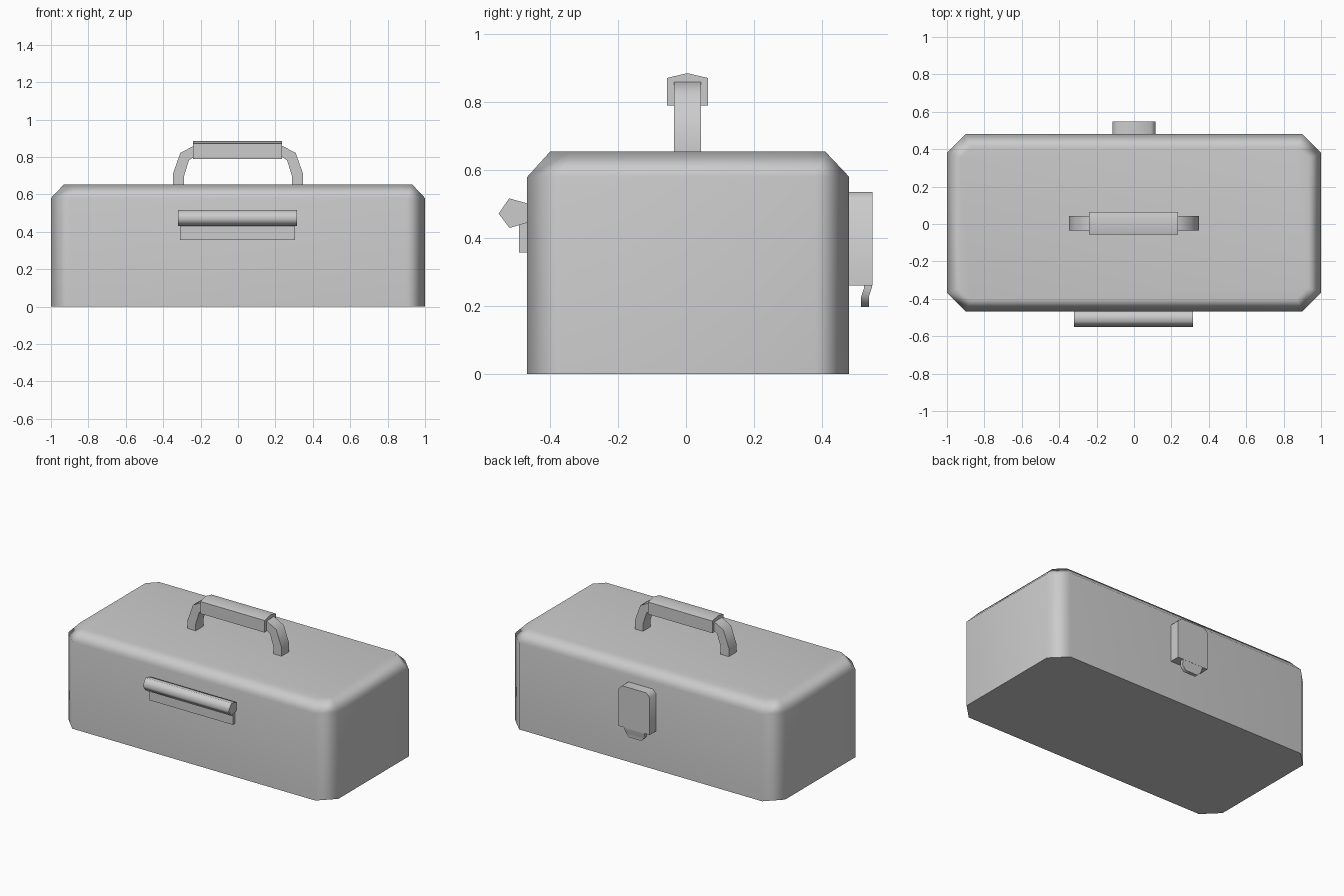
import bpy
import bmesh
from mathutils import Vector

cube = bpy.data.objects.get("Cube")
if cube:
    bpy.data.objects.remove(cube, do_unlink=True)

grey = bpy.data.materials.new("light_grey")
grey.use_nodes = True
COLOUR = (0.6, 0.6, 0.6, 1)
grey.diffuse_color = COLOUR
grey.node_tree.nodes["Principled BSDF"].inputs["Base Color"].default_value = COLOUR


def loft(name, rings, angle=50):
    """Join rings of equal point count with quads and cap both ends."""
    bm = bmesh.new()
    loops = [[bm.verts.new(p) for p in ring] for ring in rings]
    for a, b in zip(loops, loops[1:]):
        n = len(a)
        for i in range(n):
            j = (i + 1) % n
            bm.faces.new((a[i], a[j], b[j], b[i]))
    bm.faces.new(loops[0][::-1])
    bm.faces.new(loops[-1])
    bmesh.ops.recalc_face_normals(bm, faces=bm.faces)
    mesh = bpy.data.meshes.new(name)
    bm.to_mesh(mesh)
    bm.free()
    mesh.materials.append(grey)
    obj = bpy.data.objects.new(name, mesh)
    bpy.context.collection.objects.link(obj)
    bpy.ops.object.select_all(action='DESELECT')
    obj.select_set(True)
    bpy.context.view_layer.objects.active = obj
    bpy.ops.object.shade_smooth_by_angle(angle=angle * 0.01745)
    return obj


def prism_x(name, profile, x0, x1, angle=80):
    """Extrude a (y, z) profile along x."""
    return loft(name, [[(x, y, z) for y, z in profile] for x in (x0, x1)], angle)


def octagon(x, y0, y1, cut, z):
    """Rectangle with cut corners."""
    return [(x - cut, y0, z), (x, y0 + cut, z), (x, y1 - cut, z), (x - cut, y1, z),
            (cut - x, y1, z), (-x, y1 - cut, z), (-x, y0 + cut, z), (cut - x, y0, z)]


# Box body with cut corners and a bevelled lid edge
body = loft("box_body", [octagon(1, -0.467, 0.48, 0.1, 0),
                         octagon(1, -0.467, 0.48, 0.1, 0.58),
                         octagon(0.93, -0.4, 0.41, 0.06, 0.654)], 60)
body.modifiers.new("even_shading", 'WEIGHTED_NORMAL').keep_sharp = True

# Carrying handle: five-sided grip between two bent arms
prism_x("handle_grip", [(-0.056, 0.79), (-0.056, 0.871), (0.004, 0.885),
                        (0.064, 0.871), (0.064, 0.79)], -0.24, 0.236, 60)
outer = [(0.348, 0.65), (0.348, 0.71), (0.308, 0.822), (0.235, 0.86), (0.2, 0.86)]
inner = [(0.288, 0.65), (0.288, 0.7), (0.262, 0.783), (0.235, 0.8), (0.2, 0.8)]
for name, side in (("handle_arm_left", 1), ("handle_arm_right", -1)):
    loft(name, [[(side * xo, -0.036, zo), (side * xo, 0.044, zo),
                 (side * xi, 0.044, zi), (side * xi, -0.036, zi)]
                for (xo, zo), (xi, zi) in zip(outer, inner)], 50)

# Front lip: five-sided rail over a thin plate
prism_x("front_rail", [(-0.551, 0.472), (-0.52, 0.517), (-0.46, 0.5),
                       (-0.46, 0.447), (-0.519, 0.43)], -0.32, 0.316)
prism_x("front_plate", [(-0.491, 0.357), (-0.491, 0.45), (-0.46, 0.45),
                        (-0.46, 0.357)], -0.31, 0.305, 30)

# Back latch: plate with clipped upper corners
outline = [(-0.115, 0.26), (0.115, 0.26), (0.115, 0.51), (0.09, 0.535),
           (-0.09, 0.535), (-0.115, 0.51)]
loft("latch_plate", [[(x, y, z) for x, z in outline] for y in (0.475, 0.548)])

# Latch tab: tapered tongue curving down below the plate
tongue = [(0.075, 0.524, 0.27), (0.075, 0.524, 0.255),
          (0.072, 0.515, 0.228), (0.045, 0.515, 0.198)]
loft("latch_tab", [[(-w, y, z), (w, y, z), (w, y + 0.023, z), (-w, y + 0.023, z)]
                   for w, y, z in tongue])
